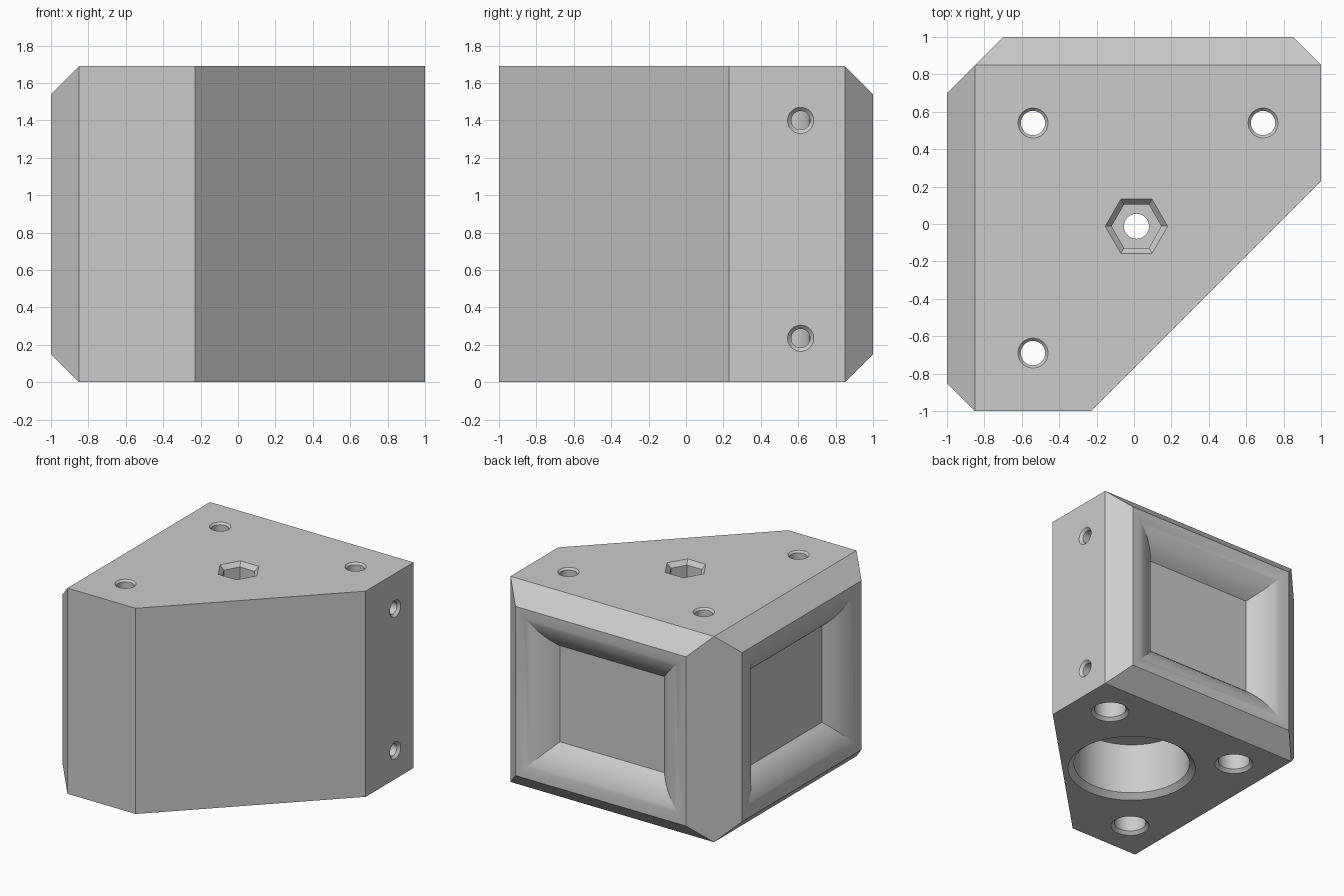
import bpy, bmesh, math
from mathutils import Matrix, Vector

if "Cube" in bpy.data.objects:
    bpy.data.objects.remove(bpy.data.objects["Cube"])

HEIGHT = 1.69
RIM = 0.15           # chamfer that frames each recessed face
COVE_R = 0.375       # radius of the rounded recess sides
COVE_STEPS = 12

grey = bpy.data.materials.new("light_grey")
grey.use_nodes = True
colour = (0.6, 0.6, 0.6, 1)
grey.diffuse_color = colour
grey.node_tree.nodes["Principled BSDF"].inputs["Base Color"].default_value = colour


def add_object(name, bm):
    bmesh.ops.recalc_face_normals(bm, faces=bm.faces[:])
    mesh = bpy.data.meshes.new(name)
    bm.to_mesh(mesh)
    bm.free()
    mesh.materials.append(grey)
    obj = bpy.data.objects.new(name, mesh)
    bpy.context.collection.objects.link(obj)
    return obj


def lathe_cutter(name, profile, origin, sides=48, turn=Matrix()):
    """Stack of rings given as (height, radius), capped at both ends."""
    bm = bmesh.new()
    rings = []
    for h, r in profile:
        rings.append([bm.verts.new((r * math.cos(i * math.tau / sides),
                                    r * math.sin(i * math.tau / sides), h))
                      for i in range(sides)])
    for low, high in zip(rings, rings[1:]):
        for i in range(sides):
            j = (i + 1) % sides
            bm.faces.new((low[i], low[j], high[j], high[i]))
    bm.faces.new(rings[0])
    bm.faces.new(rings[-1])
    bm.transform(Matrix.Translation(origin) @ turn)
    cutter = add_object(name, bm)
    cutter.hide_render = True
    return cutter


# Block: an extruded five-sided outline
bm = bmesh.new()
outline = [(-0.85, 0.85), (-0.85, -1), (-0.23, -1), (1, 0.23), (1, 0.85)]
base = bm.faces.new([bm.verts.new((x, y, 0)) for x, y in outline])
grown = bmesh.ops.extrude_face_region(bm, geom=[base])
bmesh.ops.translate(bm, vec=(0, 0, HEIGHT),
                    verts=[v for v in grown["geom"] if isinstance(v, bmesh.types.BMVert)])
bmesh.ops.recalc_face_normals(bm, faces=bm.faces[:])


def step_in(face, thickness, depth):
    bmesh.ops.inset_individual(bm, faces=[face], thickness=thickness,
                               depth=depth, use_even_offset=True)


# Chamfered rim and coved recess on the back and right-hand faces
for direction in (Vector((0, 1, 0)), Vector((-1, 0, 0))):
    face = next(f for f in bm.faces if f.normal.dot(direction) > 0.99)
    step_in(face, RIM, RIM)
    sweep = math.asin(0.3 / COVE_R)
    for k in range(COVE_STEPS):
        a, b = sweep * k / COVE_STEPS, sweep * (k + 1) / COVE_STEPS
        step_in(face, COVE_R * (math.sin(b) - math.sin(a)),
                -COVE_R * (math.cos(a) - math.cos(b)))
block = add_object("corner_block", bm)

# Bolt holes: wide bore from below, narrow chamfered hole through the top
cutters = []
bolt = [(-0.1, 0.145), (0, 0.145), (0.025, 0.12), (1.5, 0.12), (1.5, 0.065),
        (HEIGHT - 0.015, 0.065), (HEIGHT, 0.08), (HEIGHT + 0.1, 0.08)]
for x, y in [(-0.54, 0.54), (0.69, 0.54), (-0.54, -0.69)]:
    cutters.append(lathe_cutter("bolt_hole", bolt, (x, y, 0)))

# Central bore, through hole and hexagonal nut pocket
centre = (0.013, -0.012, 0)
cutters.append(lathe_cutter("central_bore", [(-0.1, 0.485), (0, 0.485), (0.04, 0.44), (0.46, 0.44)],
                            centre, sides=96))
cutters.append(lathe_cutter("centre_hole", [(0.4, 0.067), (1.5, 0.067)], centre))
cutters.append(lathe_cutter("nut_pocket", [(1.44, 0.133), (HEIGHT - 0.035, 0.133),
                                           (HEIGHT, 0.167), (HEIGHT + 0.1, 0.167)],
                            centre, sides=6))

# Set screw holes in the left side, running into the bolt bore
sideways = Matrix.Rotation(math.radians(-90), 4, "Y")
for z in (0.235, 1.4):
    cutters.append(lathe_cutter("set_screw_hole", [(-0.1, 0.07), (0, 0.07), (0.02, 0.05), (0.3, 0.05)],
                                (1, 0.613, z), turn=sideways))

# Cut everything, then drop the helpers
bpy.ops.object.select_all(action="DESELECT")
bpy.context.view_layer.objects.active = block
block.select_set(True)
for cutter in cutters:
    cut = block.modifiers.new(cutter.name, "BOOLEAN")
    cut.operation = "DIFFERENCE"
    cut.solver = "EXACT"
    cut.object = cutter
    bpy.ops.object.modifier_apply(modifier=cut.name)
    bpy.data.objects.remove(cutter)
bpy.ops.object.shade_smooth_by_angle(angle=math.radians(20))
